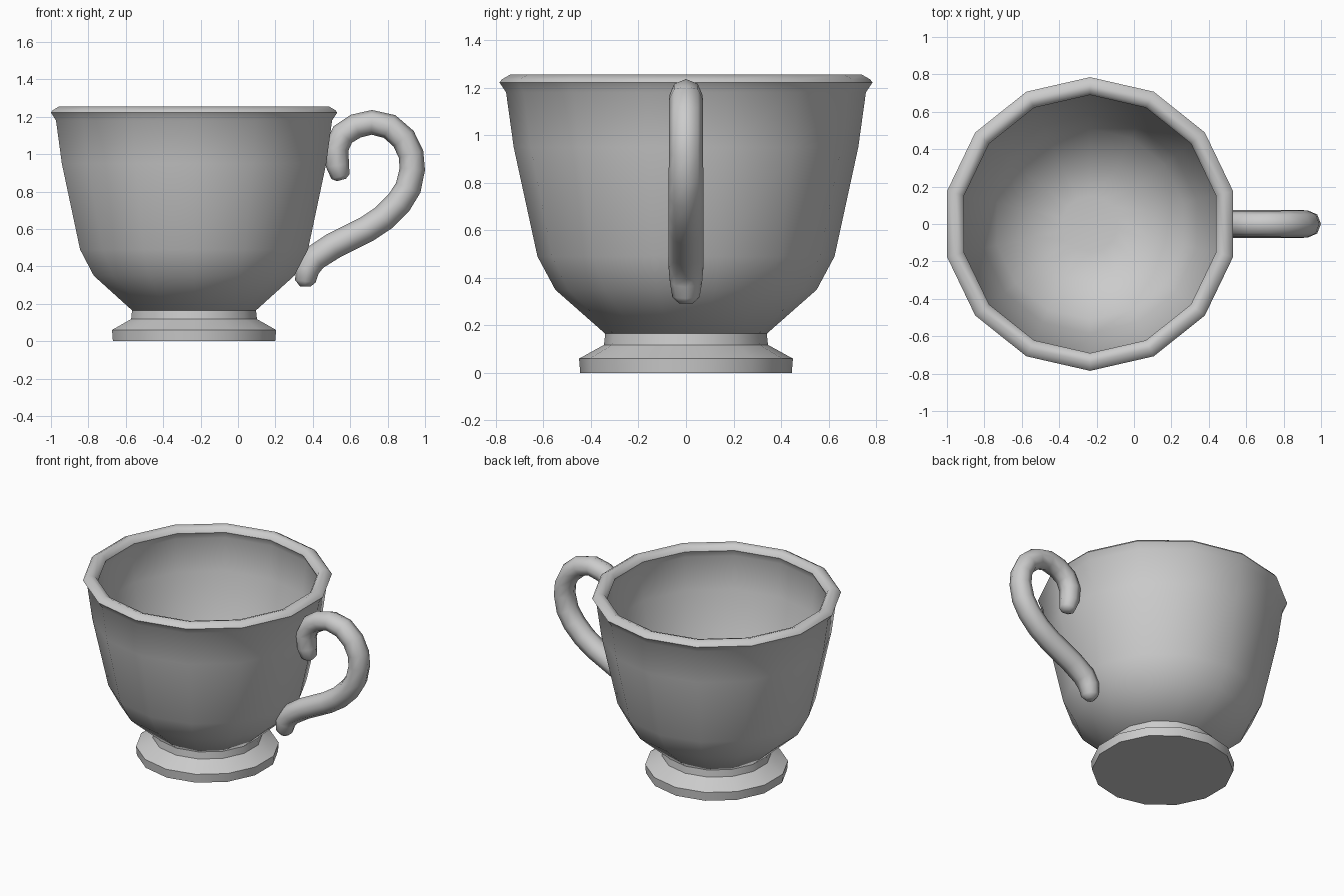
import bpy, bmesh, math
from mathutils import Vector

if "Cube" in bpy.data.objects:
    bpy.data.objects.remove(bpy.data.objects["Cube"])

CUP_X = -0.235
SIDES = 14


def finish(name, bm, angle):
    bmesh.ops.remove_doubles(bm, verts=bm.verts, dist=1e-5)
    bmesh.ops.recalc_face_normals(bm, faces=bm.faces)
    mesh = bpy.data.meshes.new(name)
    bm.to_mesh(mesh)
    bm.free()
    obj = bpy.data.objects.new(name, mesh)
    bpy.context.collection.objects.link(obj)
    bpy.ops.object.select_all(action='DESELECT')
    obj.select_set(True)
    bpy.context.view_layer.objects.active = obj
    bpy.ops.object.shade_smooth_by_angle(angle=math.radians(angle))
    return obj


def skin(bm, rings, cap_start=False, cap_end=False):
    rows = [[bm.verts.new(p) for p in ring] for ring in rings]
    n = len(rows[0])
    for a, b in zip(rows, rows[1:]):
        for i in range(n):
            j = (i + 1) % n
            bm.faces.new((a[i], a[j], b[j], b[i]))
    if cap_start:
        bm.faces.new(rows[0])
    if cap_end:
        bm.faces.new(rows[-1])


def lathe(name, profile, angle, cap_start=False, cap_end=False):
    bm = bmesh.new()
    rings = []
    for r, z in profile:
        angles = [math.pi / 2 + 2 * math.pi * i / SIDES for i in range(SIDES)]
        rings.append([(CUP_X + r * math.cos(a), r * math.sin(a), z) for a in angles])
    skin(bm, rings, cap_start, cap_end)
    return finish(name, bm, angle)


# Bowl: outside wall, rolled rim, inside wall and floor
lathe("bowl", [
    (0.34, 0.165), (0.55, 0.35), (0.625, 0.49), (0.725, 0.95), (0.757, 1.18),
    (0.785, 1.222), (0.775, 1.235), (0.74, 1.255), (0.705, 1.243), (0.69, 1.215),
    (0.71, 1.17), (0.685, 0.95), (0.585, 0.50), (0.51, 0.37), (0.31, 0.20),
    (0.15, 0.18)], 50, cap_start=True, cap_end=True)

# Foot: flat base disc with a waist
lathe("foot", [(0.445, 0.0), (0.45, 0.06), (0.345, 0.118), (0.34, 0.165)],
      50, cap_start=True, cap_end=True)

# Handle: round tube along a curled path (x, z, radius)
path = [
    (0.553, 0.862, 0.025), (0.548, 0.88, 0.05), (0.532, 0.94, 0.062),
    (0.525, 1.03, 0.066), (0.56, 1.105, 0.066), (0.63, 1.15, 0.066),
    (0.715, 1.17, 0.066), (0.81, 1.148, 0.068), (0.885, 1.083, 0.068),
    (0.925, 1.00, 0.068), (0.932, 0.92, 0.068), (0.91, 0.82, 0.07),
    (0.86, 0.74, 0.071), (0.78, 0.66, 0.071), (0.69, 0.60, 0.071),
    (0.51, 0.51, 0.071), (0.41, 0.445, 0.07), (0.37, 0.385, 0.065),
    (0.36, 0.32, 0.055), (0.359, 0.292, 0.028)]
pts = [Vector((x, 0, z)) for x, z, _ in path]
rings = []
for k, p in enumerate(pts):
    t = (pts[min(k + 1, len(pts) - 1)] - pts[max(k - 1, 0)]).normalized()
    side = Vector((t.z, 0, -t.x))
    r = path[k][2]
    ring = []
    for i in range(8):
        a = 2 * math.pi * i / 8
        ring.append(p + side * (r * math.cos(a)) + Vector((0, r * 1.05 * math.sin(a), 0)))
    rings.append(ring)
bm = bmesh.new()
skin(bm, rings, True, True)
finish("handle", bm, 70)
